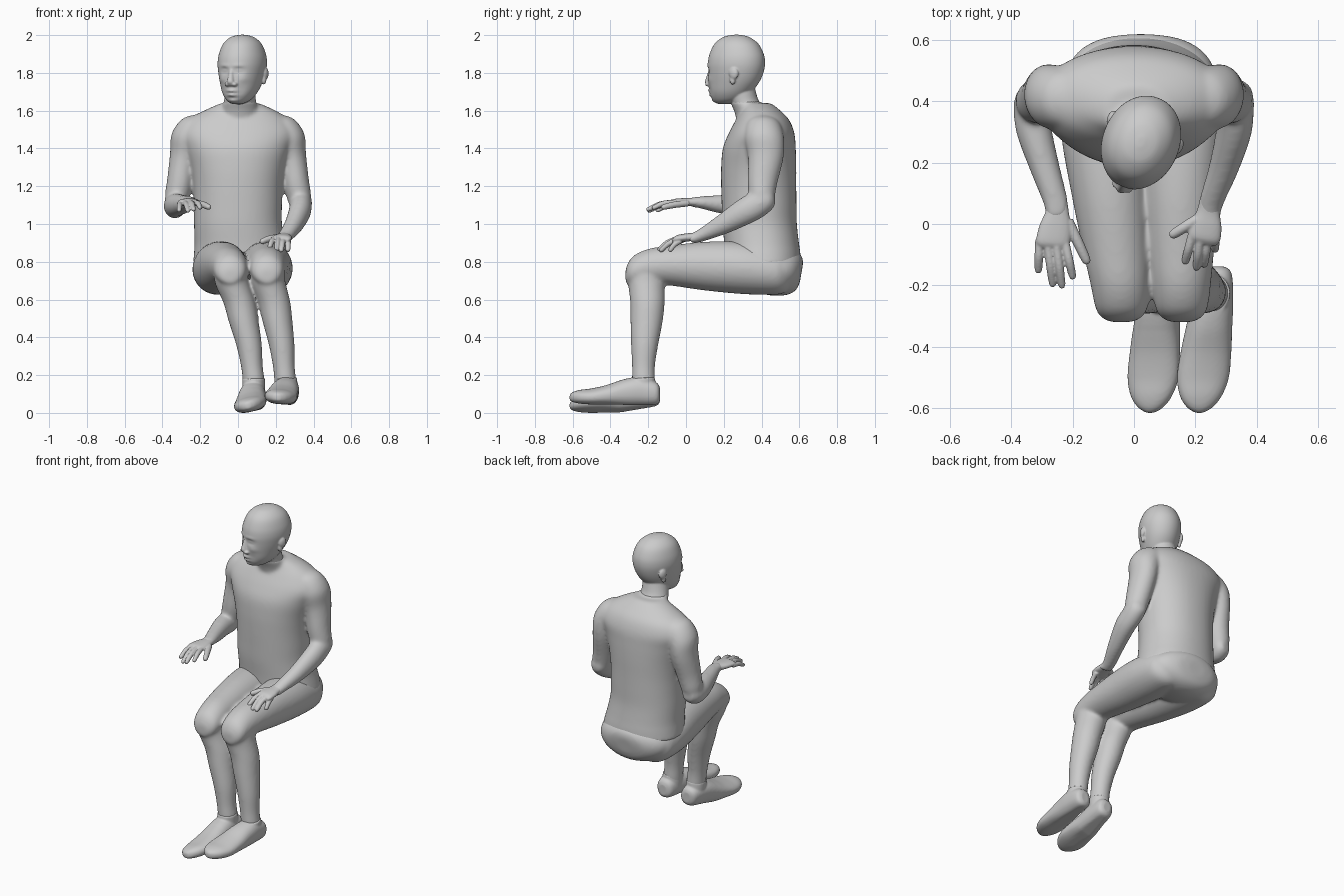
import bpy, bmesh, math
from mathutils import Vector, Matrix


def catmull(rows, steps):
    """Smoothly resample a list of (x, y, z, rx, ry) stations."""
    P = [Vector(r) for r in rows]
    P = [P[0]] + P + [P[-1]]
    out = []
    for i in range(1, len(P) - 2):
        a, b, c, d = P[i - 1:i + 3]
        for k in range(steps):
            t = k / steps
            out.append(0.5 * (2 * b + (c - a) * t + (2 * a - 5 * b + 4 * c - d) * t * t
                              + (3 * b - a - 3 * c + d) * t ** 3))
    return out + [P[-1]]


def tube(bm, rows, n=32, steps=5, power=2.0, axis=None):
    """Loft superellipse rings along the stations; rings face the overall direction."""
    t = Vector(axis) if axis else Vector(rows[-1][:3]) - Vector(rows[0][:3])
    t.normalize()
    s = Vector((1, 0, 0))
    s = (s - t * s.dot(t)).normalized()
    u = t.cross(s)
    rings = []
    for r in catmull(rows, steps):
        ring = []
        for i in range(n):
            a = 2 * math.pi * i / n
            ca, sa = math.cos(a), math.sin(a)
            p = s * (r[3] * math.copysign(abs(ca) ** (2 / power), ca))
            p += u * (r[4] * math.copysign(abs(sa) ** (2 / power), sa))
            ring.append(bm.verts.new(Vector(r[:3]) + p))
        rings.append(ring)
    for A, B in zip(rings, rings[1:]):
        for i in range(n):
            j = (i + 1) % n
            bm.faces.new((A[i], A[j], B[j], B[i]))
    bm.faces.new(rings[0])
    bm.faces.new(rings[-1])


def ball(bm, centre, radii):
    m = Matrix.Translation(centre) @ Matrix.Diagonal((*radii, 1))
    bmesh.ops.create_uvsphere(bm, u_segments=24, v_segments=16, radius=1, matrix=m)


def finish(bm, name, voxel, smooth):
    """Fuse the overlapping pieces into one smooth skin."""
    bmesh.ops.recalc_face_normals(bm, faces=bm.faces)
    me = bpy.data.meshes.new(name)
    bm.to_mesh(me)
    bm.free()
    ob = bpy.data.objects.new(name, me)
    bpy.context.collection.objects.link(ob)
    r = ob.modifiers.new("fuse", 'REMESH')
    r.mode, r.voxel_size, r.use_smooth_shade = 'VOXEL', voxel, True
    m = ob.modifiers.new("soften", 'SMOOTH')
    m.factor, m.iterations = 0.5, smooth
    return ob


# Torso with neck base and both arms
bm = bmesh.new()
tube(bm, [(.02, .41, .79, .258, .20), (.015, .405, .85, .248, .20), (.01, .40, .90, .240, .198),
          (0, .39, 1.0, .233, .197), (0, .387, 1.1, .233, .198), (0, .385, 1.2, .237, .199),
          (0, .385, 1.3, .252, .199), (0, .388, 1.4, .282, .193), (0, .40, 1.48, .31, .174),
          (0, .405, 1.55, .272, .142), (.01, .395, 1.60, .19, .105), (.01, .375, 1.64, .10, .075)],
     n=48, power=2.15, axis=(0, 0, 1))
neck = [(.01, .36, 1.54, .10, .09), (.01, .34, 1.60, .098, .086), (.01, .31, 1.65, .088, .08),
        (.015, .295, 1.70, .082, .078), (.02, .29, 1.76, .075, .07)]
tube(bm, neck[:3], axis=(0, 0, 1))
for sx in (-1, 1):
    tube(bm, [(sx * .17, .41, 1.565, .05, .05), (sx * .215, .41, 1.53, .085, .09),
              (sx * .268, .415, 1.45, .088, .105), (sx * .288, .422, 1.35, .076, .094),
              (sx * .308, .405, 1.22, .070, .079), (sx * .327, .40, 1.13, .063, .066),
              (sx * .332, .395, 1.075, .046, .046)])
tube(bm, [(-.335, .458, 1.10, .03, .03), (-.335, .43, 1.10, .053, .055), (-.335, .38, 1.095, .059, .066),
          (-.325, .3, 1.1, .058, .061), (-.29, .18, 1.105, .049, .049),
          (-.255, .07, 1.115, .041, .031), (-.25, .02, 1.115, .039, .025)])
tube(bm, [(.335, .46, 1.16, .03, .03), (.335, .438, 1.14, .053, .058), (.332, .38, 1.105, .060, .072),
          (.325, .3, 1.06, .058, .07), (.292, .18, .99, .049, .052),
          (.252, .07, .935, .041, .033), (.245, .02, .92, .039, .027)])
finish(bm, "upper_body", .0085, 18)

# Head, sculpted in its own frame and then turned to its right
bm = bmesh.new()
profile = [(2.002, -.015, .02, .012), (1.99, -.068, .07, .058), (1.955, -.115, .12, .097),
           (1.90, -.143, .15, .119), (1.85, -.153, .157, .125), (1.80, -.153, .148, .119),
           (1.75, -.15, .125, .107), (1.70, -.146, .085, .09), (1.665, -.136, .045, .068),
           (1.645, -.12, .0, .045), (1.634, -.095, -.04, .02)]
tube(bm, [(0, (f + b) / 2, z, w, (b - f) / 2) for z, f, b, w in profile],
     n=96, steps=7, power=2.05, axis=(0, 0, 1))
# Face relief: x, z, x-radius, z-radius, push along y
relief = [(.042, 1.812, .024, .016, .012), (.042, 1.812, .018, .008, -.008),
          (.04, 1.838, .03, .009, -.004), (.062, 1.765, .022, .018, -.005),
          (.05, 1.71, .02, .025, .004), (.0, 1.705, .027, .009, -.013),
          (.0, 1.683, .023, .008, -.012), (.0, 1.6945, .028, .0035, .006),
          (.0, 1.667, .03, .006, .004), (.0, 1.652, .025, .012, -.006),
          (.0, 1.75, .026, .022, -.012)]
for v in bm.verts:
    if v.co.y < -.04:
        x, z = abs(v.co.x), v.co.z
        v.co.y += sum(p * math.exp(-((x - cx) / rx) ** 2 - ((z - cz) / rz) ** 2)
                      for cx, cz, rx, rz, p in relief)
# Nose and ears
tube(bm, [(0, -.138, 1.835, .012, .010), (0, -.146, 1.805, .013, .014),
          (0, -.154, 1.77, .017, .018), (0, -.158, 1.749, .02, .020),
          (0, -.150, 1.730, .014, .014)], n=24)
for sx in (-1, 1):
    ball(bm, (sx * .020, -.151, 1.740), (.016, .018, .012))
    ball(bm, (sx * .119, .037, 1.797), (.014, .026, .032))
    ball(bm, (sx * .114, .028, 1.765), (.012, .016, .028))
bmesh.ops.transform(bm, verts=bm.verts, matrix=Matrix.Translation((.022, .265, 0))
                    @ Matrix.Rotation(math.radians(-23), 4, 'Z'))
tube(bm, [(x, y, z, rx - .003, ry - .003) for x, y, z, rx, ry in neck], axis=(0, 0, 1))
finish(bm, "head", .0045, 5)


# Hands: palm, four fingers and thumb
def digit(bm, a, b, r, lift):
    a, b = Vector(a), Vector(b)
    mid = a.lerp(b, .5) + Vector((0, 0, lift))
    end = a.lerp(b, .9)
    tube(bm, [(*a, r, r), (*mid, r, r), (*end, r * .85, r * .85), (*b, r * .4, r * .4)], n=14)


def hand(name, palm, knuckles, tips, thumb):
    bm = bmesh.new()
    tube(bm, palm, power=2.3)
    for a, b in zip(knuckles, tips):
        digit(bm, a, b, .0145, .009)
    digit(bm, thumb[0], thumb[1], .0175, .003)
    finish(bm, name, .004, 4)


hand("right_hand",
     [(-.252, .08, 1.116, .034, .024), (-.25, .04, 1.116, .038, .022), (-.257, -.01, 1.116, .052, .021),
      (-.265, -.06, 1.114, .055, .019), (-.266, -.08, 1.11, .045, .012)],
     [(-.308, -.05, 1.107), (-.281, -.065, 1.113), (-.253, -.068, 1.116), (-.225, -.06, 1.114)],
     [(-.312, -.16, 1.07), (-.264, -.205, 1.068), (-.234, -.21, 1.075), (-.198, -.18, 1.085)],
     [(-.215, .01, 1.11), (-.15, -.13, 1.088)])
hand("left_hand",
     [(.25, .08, .94, .034, .024), (.243, .04, .932, .038, .022), (.236, -.005, .928, .05, .021),
      (.229, -.045, .922, .053, .019), (.226, -.065, .914, .042, .012)],
     [(.19, -.035, .922), (.215, -.05, .922), (.241, -.047, .917), (.266, -.03, .91)],
     [(.165, -.13, .872), (.203, -.15, .86), (.228, -.14, .856), (.264, -.09, .856)],
     [(.205, .015, .93), (.118, -.04, .905)])

# Trousers: pelvis, thighs and shins
bm = bmesh.new()
tube(bm, [(.022, .612, .745, .06, .05), (.022, .598, .74, .14, .09), (.022, .555, .745, .21, .122),
          (.022, .48, .755, .248, .136), (.022, .38, .78, .25, .14), (.022, .30, .80, .22, .12),
          (.022, .23, .81, .15, .08)], n=48)
thigh = [(0, .55, .745, .07, .08), (0, .52, .745, .105, .11), (0, .46, .748, .132, .123),
         (.1, .3, .767, .141, .138), (.4, .1, .777, .126, .129), (.75, -.1, .78, .107, .104),
         (.93, -.2, .772, .096, .096), (1, -.27, .755, .086, .082), (1, -.303, .74, .068, .062),
         (1, -.32, .725, .035, .035)]
shin = [(0, -.19, .80, .05, .06), (0, -.208, .75, .086, .105), (.05, -.21, .70, .09, .102),
        (.15, -.208, .66, .09, .096), (.4, -.204, .58, .085, .091), (.58, -.209, .48, .079, .085),
        (.8, -.219, .36, .068, .072), (.92, -.225, .25, .058, .061), (1, -.225, .17, .058, .061),
        (1, -.225, .12, .055, .057)]
for hip, knee, ankle in ((-.104, -.041, .083), (.148, .155, .25)):
    tube(bm, [(hip + (knee - hip) * t, *r) for t, *r in thigh], axis=(0, -1, 0))
    tube(bm, [(knee + (ankle - knee) * t, *r) for t, *r in shin], axis=(0, 0, -1))
finish(bm, "trousers", .0085, 14)

# Shoes: flat sole, rolled slightly outward
last = [(0, -.138, .10, .025, .035), (.04, -.160, .105, .054, .06), (.2, -.25, .115, .067, .075),
        (.4, -.33, .108, .075, .07), (.6, -.42, .095, .083, .052), (.77, -.5, .086, .085, .042),
        (.9, -.56, .084, .069, .036), (.97, -.598, .082, .042, .027), (1, -.616, .08, .012, .015)]
for name, heel, toe, roll, drop in (("right_shoe", .095, .048, -13, .037), ("left_shoe", .266, .214, 4, 0)):
    bm = bmesh.new()
    tube(bm, [(heel + (toe - heel) * t, *r) for t, *r in last], power=2.3, axis=(0, -1, 0))
    for v in bm.verts:
        v.co.z = max(v.co.z, .045)
    bmesh.ops.rotate(bm, verts=bm.verts, cent=((heel + toe) / 2, 0, .1),
                     matrix=Matrix.Rotation(math.radians(roll), 3, 'Y'))
    # Pitch the drop towards the toe so the heel stays up
    for v in bm.verts:
        v.co.z -= drop * min(1, max(0, (-.05 - v.co.y) / .3))
    tube(bm, [(heel - .01, -.222, .08, .058, .06), (heel - .012, -.225, .14, .06, .064),
              (heel - .012, -.227, .185, .060, .063)])
    finish(bm, name, .006, 5)
